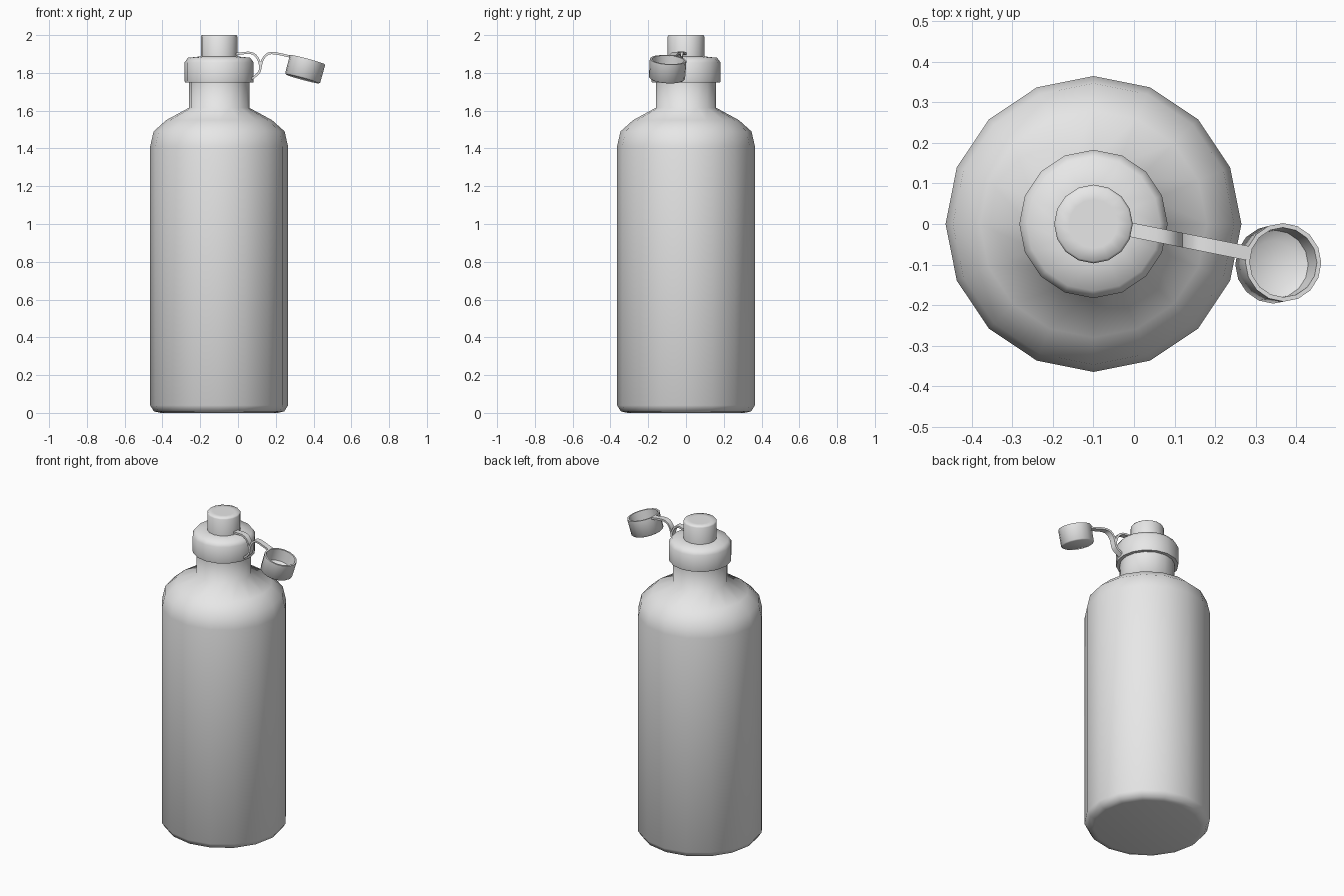
import bpy, bmesh, math
from mathutils import Vector

cube = bpy.data.objects.get("Cube")
if cube:
    bpy.data.objects.remove(cube, do_unlink=True)

grey = bpy.data.materials.new("light grey")
grey.use_nodes = True
colour = (0.8, 0.8, 0.8, 1)
grey.diffuse_color = colour
grey.node_tree.nodes["Principled BSDF"].inputs["Base Color"].default_value = colour


def finish(name, bm, angle):
    bmesh.ops.recalc_face_normals(bm, faces=bm.faces)
    mesh = bpy.data.meshes.new(name)
    bm.to_mesh(mesh)
    bm.free()
    mesh.materials.append(grey)
    obj = bpy.data.objects.new(name, mesh)
    bpy.context.collection.objects.link(obj)
    bpy.ops.object.select_all(action="DESELECT")
    obj.select_set(True)
    bpy.context.view_layer.objects.active = obj
    bpy.ops.object.shade_smooth_by_angle(angle=math.radians(angle))
    return obj


def lathe(name, profile, sides=16, angle=65):
    """Spin (radius, height) points around z and cap both ends."""
    bm = bmesh.new()
    rings = []
    for r, z in profile:
        turns = [2 * math.pi * i / sides for i in range(sides)]
        rings.append([bm.verts.new((r * math.cos(a), r * math.sin(a), z)) for a in turns])
    for low, high in zip(rings, rings[1:]):
        for i in range(sides):
            j = (i + 1) % sides
            bm.faces.new((low[i], low[j], high[j], high[i]))
    bm.faces.new(rings[0])
    bm.faces.new(rings[-1])
    return finish(name, bm, angle)


def strap(name, points, width=0.036, thick=0.012, steps=4):
    """Sweep a flat band along a smooth path of (x, z) points."""
    pts = [Vector(p) for p in points]
    ext = [2 * pts[0] - pts[1]] + pts + [2 * pts[-1] - pts[-2]]
    path = []
    for a, b, c, d in zip(ext, ext[1:], ext[2:], ext[3:]):
        for k in range(steps):
            t = k / steps
            path.append(0.5 * (2 * b + (c - a) * t + (2 * a - 5 * b + 4 * c - d) * t**2
                               + (3 * b - a - 3 * c + d) * t**3))
    path.append(pts[-1])
    bm = bmesh.new()
    rings = []
    for i, p in enumerate(path):
        d = (path[min(i + 1, len(path) - 1)] - path[max(i - 1, 0)]).normalized()
        n = Vector((-d.y, d.x)) * thick / 2
        ring = []
        for s, w in ((1, 1), (1, -1), (-1, -1), (-1, 1)):
            q = p + n * s
            # The band runs out sideways and slightly forward
            ring.append(bm.verts.new((q.x, -0.016 - 0.2 * q.x + w * width / 2, q.y)))
        rings.append(ring)
    for a, b in zip(rings, rings[1:]):
        for i in range(4):
            j = (i + 1) % 4
            bm.faces.new((a[i], a[j], b[j], b[i]))
    bm.faces.new(rings[0])
    bm.faces.new(rings[-1])
    return finish(name, bm, 40)


# Bottle with rounded base, shoulder and neck
body = lathe("bottle_body", [(0.31, 0), (0.345, 0.008), (0.365, 0.04), (0.365, 1.41),
                             (0.347, 1.49), (0.28, 1.55), (0.16, 1.615), (0.16, 1.76)])

# Screw collar and drinking spout
collar = lathe("screw_collar", [(0.155, 1.75), (0.181, 1.75), (0.183, 1.76), (0.183, 1.855),
                                (0.165, 1.88), (0.09, 1.888)])
spout = lathe("spout", [(0.097, 1.87), (0.097, 1.992), (0.092, 2.0), (0.06, 2.0)], angle=75)
for part in (body, collar, spout):
    part.location.x = -0.1

# Hollow dust cap, hanging open and tilted outwards
cap = lathe("dust_cap", [(0.089, 0), (0.096, 0.006), (0.097, 0.105), (0.086, 0.105),
                         (0.084, 0.03), (0.06, 0.015)], angle=50)
cap.location = (0.341, -0.101, 1.768)
cap.rotation_mode = "QUATERNION"
cap.rotation_quaternion = Vector((0, 0, 1)).rotation_difference(Vector((0.26, 0.06, 0.96)))

# Forked retaining strap
strap("strap_to_collar", [(-0.01, 1.9), (0.07, 1.905), (0.108, 1.87), (0.115, 1.81), (0.07, 1.765)])
strap("strap_to_cap", [(0.115, 1.81), (0.133, 1.875), (0.177, 1.905), (0.285, 1.885)])
